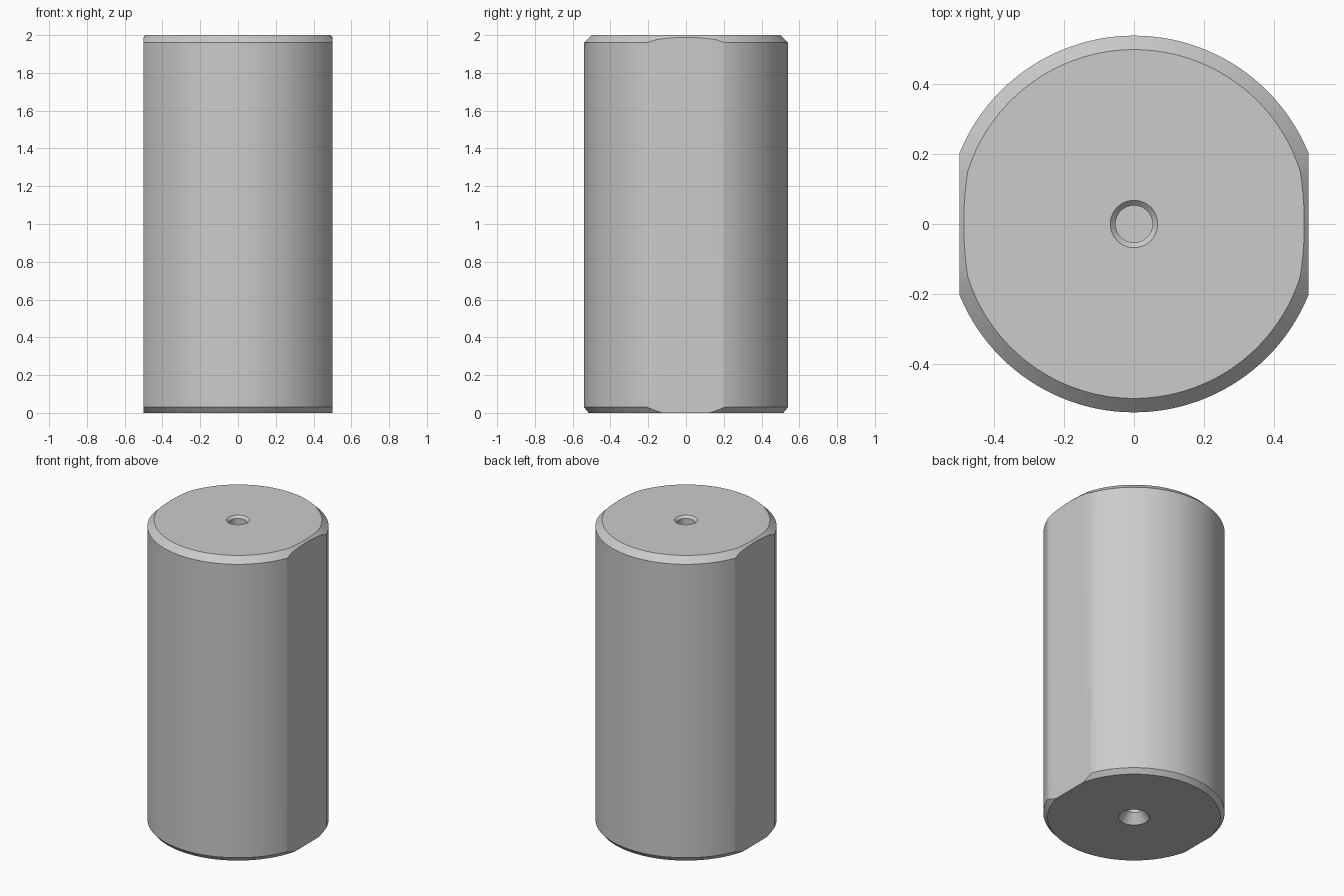
import bpy
import bmesh
from math import cos, sin, radians, tau
from mathutils import Vector

cube = bpy.data.objects.get("Cube")
if cube:
    bpy.data.objects.remove(cube, do_unlink=True)

# Plain grey metal
grey = bpy.data.materials.new("grey_metal")
grey.use_nodes = True
colour = (0.6, 0.6, 0.6, 1)
grey.diffuse_color = colour
grey.node_tree.nodes["Principled BSDF"].inputs["Base Color"].default_value = colour

# Turned body: (radius, height) from the bottom centre hole to the top hole
profile = [(0, 0.2), (0.048, 0.2), (0.048, 0.06), (0.092, 0),
           (0.515, 0), (0.54, 0.03), (0.54, 1.96), (0.5, 2),
           (0.068, 2), (0.053, 1.985), (0.053, 1.8), (0, 1.8)]
bm = bmesh.new()
verts = [bm.verts.new((r, 0, z)) for r, z in profile]
edges = [bm.edges.new(pair) for pair in zip(verts, verts[1:])]
bmesh.ops.spin(bm, geom=verts + edges, cent=(0, 0, 0), axis=(0, 0, 1),
               angle=tau, steps=128)
bmesh.ops.remove_doubles(bm, verts=bm.verts[:], dist=1e-5)


def slice_off(point, normal):
    """Cut away everything beyond a plane and cap the opening."""
    bmesh.ops.bisect_plane(bm, geom=bm.verts[:] + bm.edges[:] + bm.faces[:],
                           dist=1e-5, plane_co=point, plane_no=normal,
                           clear_outer=True)
    rim = [e for e in bm.edges if e.is_boundary]
    if rim:
        bmesh.ops.holes_fill(bm, edges=rim, sides=0)


for side in (1, -1):
    # Long flat
    slice_off(Vector((side * 0.5, 0, 0)), Vector((side, 0, 0)))
    # Gently curved bevel along the flat's top edge
    for step in range(-6, 7):
        a = radians(step * 2)
        slice_off(Vector((side * (cos(a) - 0.512), sin(a), 2)),
                  Vector((side * cos(a), sin(a), 1)).normalized())

bmesh.ops.remove_doubles(bm, verts=bm.verts[:], dist=1e-5)
bmesh.ops.recalc_face_normals(bm, faces=bm.faces[:])

mesh = bpy.data.meshes.new("pin_body")
bm.to_mesh(mesh)
bm.free()
mesh.materials.append(grey)
body = bpy.data.objects.new("pin_body", mesh)
bpy.context.collection.objects.link(body)

# Smooth round walls, crisp rims
bpy.ops.object.select_all(action="DESELECT")
body.select_set(True)
bpy.context.view_layer.objects.active = body
bpy.ops.object.shade_smooth_by_angle(angle=radians(30))
